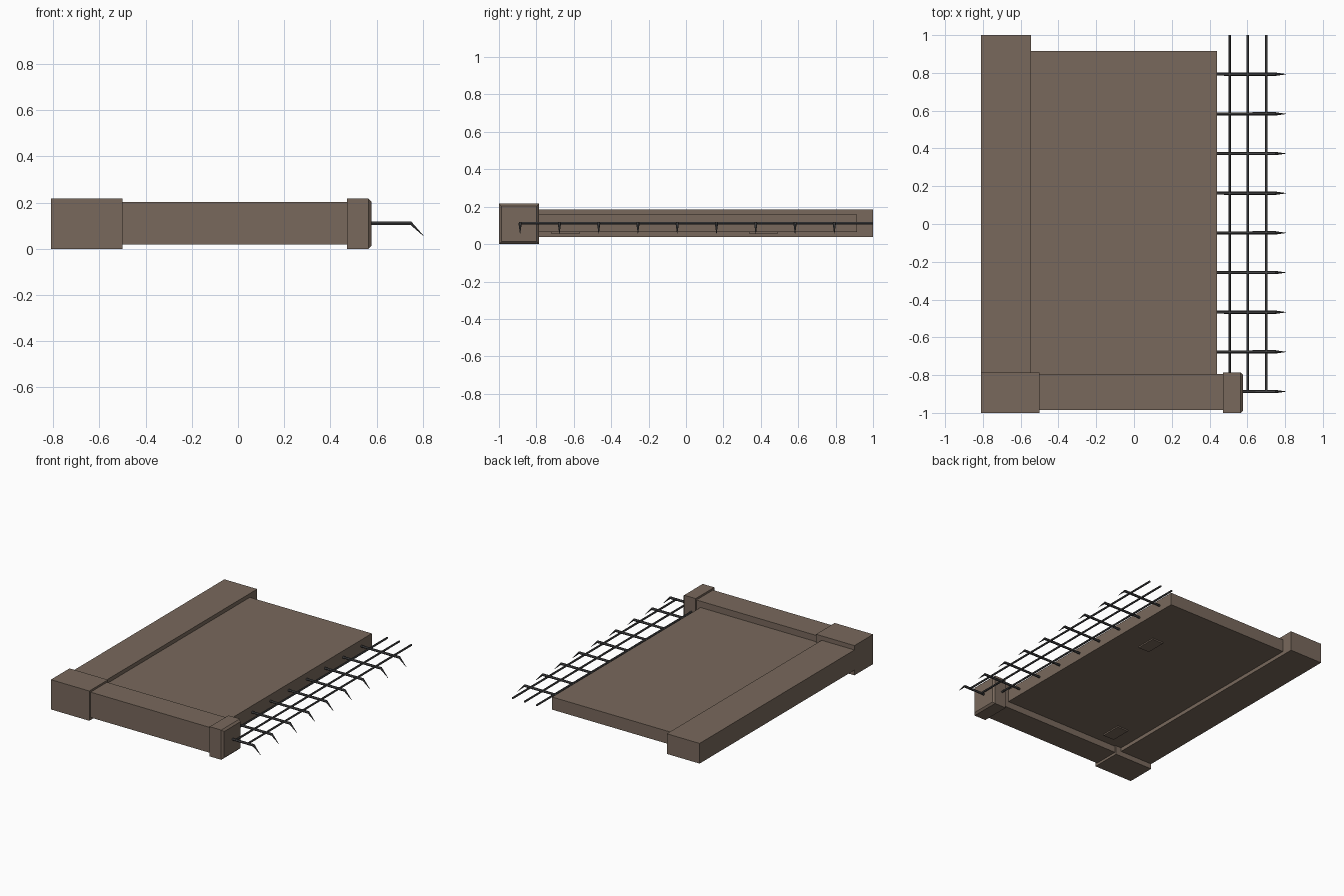
import bpy, bmesh, math
from mathutils import Vector

if "Cube" in bpy.data.objects:
    bpy.data.objects.remove(bpy.data.objects["Cube"])


def material(name, rgb):
    m = bpy.data.materials.new(name)
    m.diffuse_color = (*rgb, 1)
    m.use_nodes = True
    m.node_tree.nodes["Principled BSDF"].inputs["Base Color"].default_value = m.diffuse_color
    return m


CONCRETE = material("brown concrete", (0.19, 0.14, 0.107))
STEEL = material("dark steel", (0.06, 0.06, 0.062))


def finish(name, bm, mat):
    bmesh.ops.recalc_face_normals(bm, faces=bm.faces)
    me = bpy.data.meshes.new(name)
    bm.to_mesh(me)
    bm.free()
    me.materials.append(mat)
    ob = bpy.data.objects.new(name, me)
    bpy.context.collection.objects.link(ob)
    return ob


def box(name, x, y, z, chamfer=0):
    """Box from ranges; chamfer cuts the edges of the +x face."""
    bm = bmesh.new()
    bmesh.ops.create_cube(bm, size=1)
    for v in bm.verts:
        v.co = [(r[0] + r[1]) / 2 + c * (r[1] - r[0]) for r, c in zip((x, y, z), v.co)]
    if chamfer:
        edges = [e for e in bm.edges if all(v.co.x > x[1] - 1e-4 for v in e.verts)]
        bmesh.ops.bevel(bm, geom=edges, offset=chamfer, segments=1, affect='EDGES')
    return finish(name, bm, CONCRETE)


def rod(name, path, radii, sides=6):
    """Low-poly rod in a vertical plane, with a radius at each path point."""
    bm = bmesh.new()
    pts = [Vector(p) for p in path]
    rings = []
    for i, p in enumerate(pts):
        t = (pts[min(i + 1, len(pts) - 1)] - pts[max(i - 1, 0)]).normalized()
        side = Vector((0, 0, 1)).cross(t).normalized()
        up = t.cross(side)
        rings.append([bm.verts.new(p + radii[i] * (side * math.cos(a) + up * math.sin(a)))
                      for a in (2 * math.pi * k / sides for k in range(sides))])
    for a, b in zip(rings, rings[1:]):
        for k in range(sides):
            j = (k + 1) % sides
            bm.faces.new((a[k], a[j], b[j], b[k]))
    bm.faces.new(rings[0])
    bm.faces.new(rings[-1])
    return finish(name, bm, STEEL)


# Floor slab and thicker rail along the left
box("floor_slab", (-0.55, 0.44), (-0.80, 0.915), (0.065, 0.157))
box("side_rail", (-0.81, -0.545), (-0.79, 1.0), (0.038, 0.185))

# Front beam with a block at each end
box("front_beam", (-0.50, 0.48), (-0.985, -0.795), (0.018, 0.203))
box("corner_block", (-0.81, -0.50), (-1.0, -0.785), (0.0, 0.217))
box("beam_end_cap", (0.472, 0.578), (-1.0, -0.785), (0.0, 0.217), chamfer=0.013)

# Small plates under the slab
for i, (px, py) in enumerate(((0.20, 0.415), (-0.38, -0.645))):
    box(f"underside_plate_{i}", (px - 0.045, px + 0.045), (py - 0.075, py + 0.075),
        (0.055, 0.0645))

# Long reinforcing bars
Z = 0.111
for i, (bx, y0) in enumerate(((0.506, -0.80), (0.603, -0.89), (0.70, -0.89))):
    rod(f"long_bar_{i}", [(bx, y0, Z), (bx, 1.0, Z)], (0.007, 0.007))

# Cross bars with tips bent down to a point
for i in range(9):
    y = -0.887 + 0.21 * i
    x0 = 0.57 if i == 0 else 0.43
    rod(f"hooked_bar_{i}", [(x0, y, Z), (0.748, y, Z), (0.803, y, 0.056)],
        (0.008, 0.009, 0.001))
